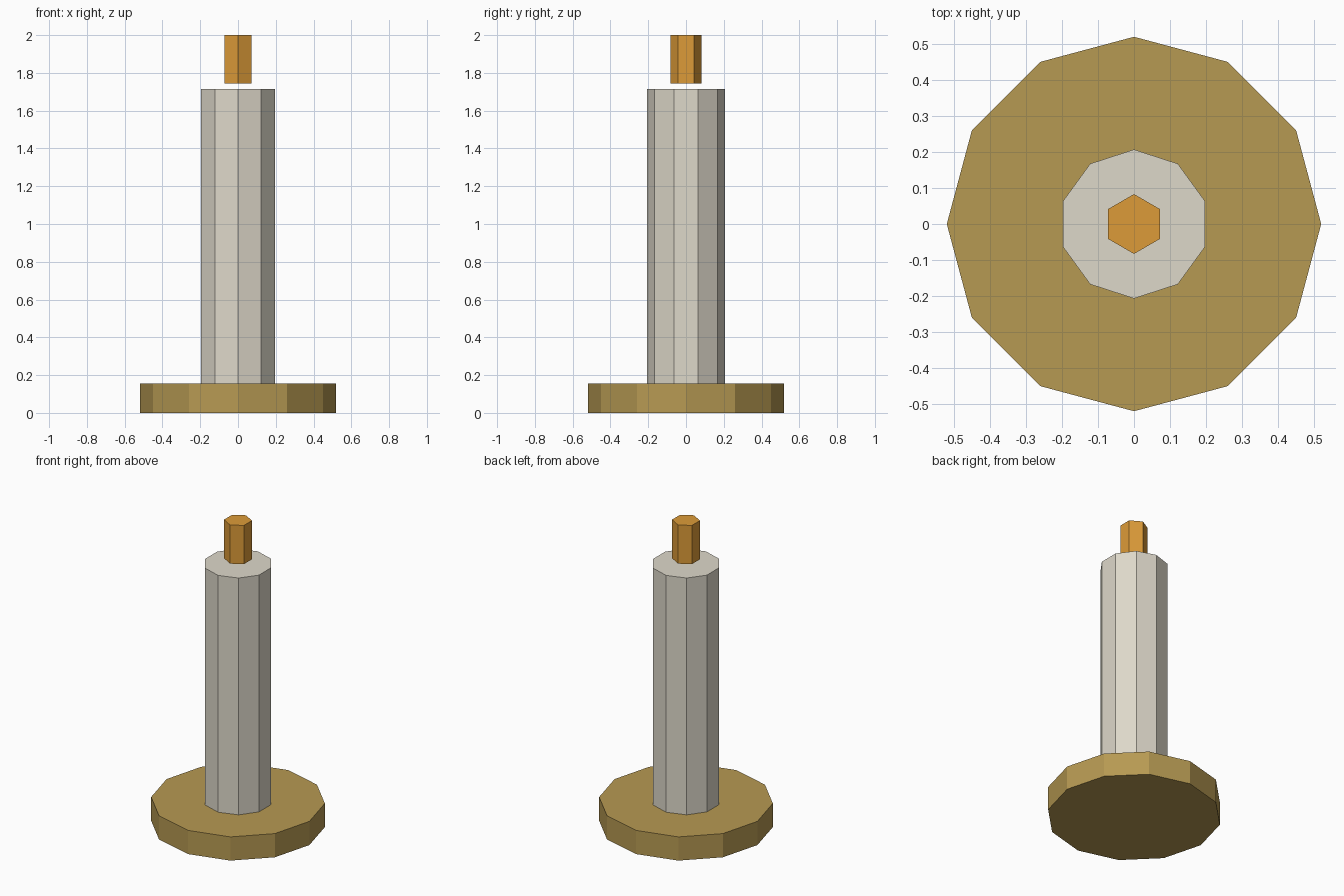
import bpy

cube = bpy.data.objects.get("Cube")
if cube:
    bpy.data.objects.remove(cube, do_unlink=True)


def make_material(name, color):
    mat = bpy.data.materials.new(name)
    mat.use_nodes = True
    mat.diffuse_color = (*color, 1)
    mat.node_tree.nodes["Principled BSDF"].inputs["Base Color"].default_value = (*color, 1)
    return mat


def prism(name, sides, radius, bottom, top, mat):
    """Upright flat-shaded prism with a corner pointing along y."""
    bpy.ops.mesh.primitive_cylinder_add(
        vertices=sides, radius=radius, depth=top - bottom,
        location=(0, 0, (bottom + top) / 2))
    obj = bpy.context.object
    obj.name = name
    obj.data.materials.append(mat)
    return obj


brass = make_material("brass", (0.47, 0.32, 0.085))
wax = make_material("pale wax", (0.73, 0.69, 0.59))
amber = make_material("amber flame", (0.72, 0.33, 0.04))

# Round dish, candle shaft and floating flame
prism("base_dish", 12, 0.52, 0, 0.156, brass)
prism("candle", 10, 0.207, 0.156, 1.715, wax)
prism("flame", 6, 0.083, 1.745, 2.0, amber)
